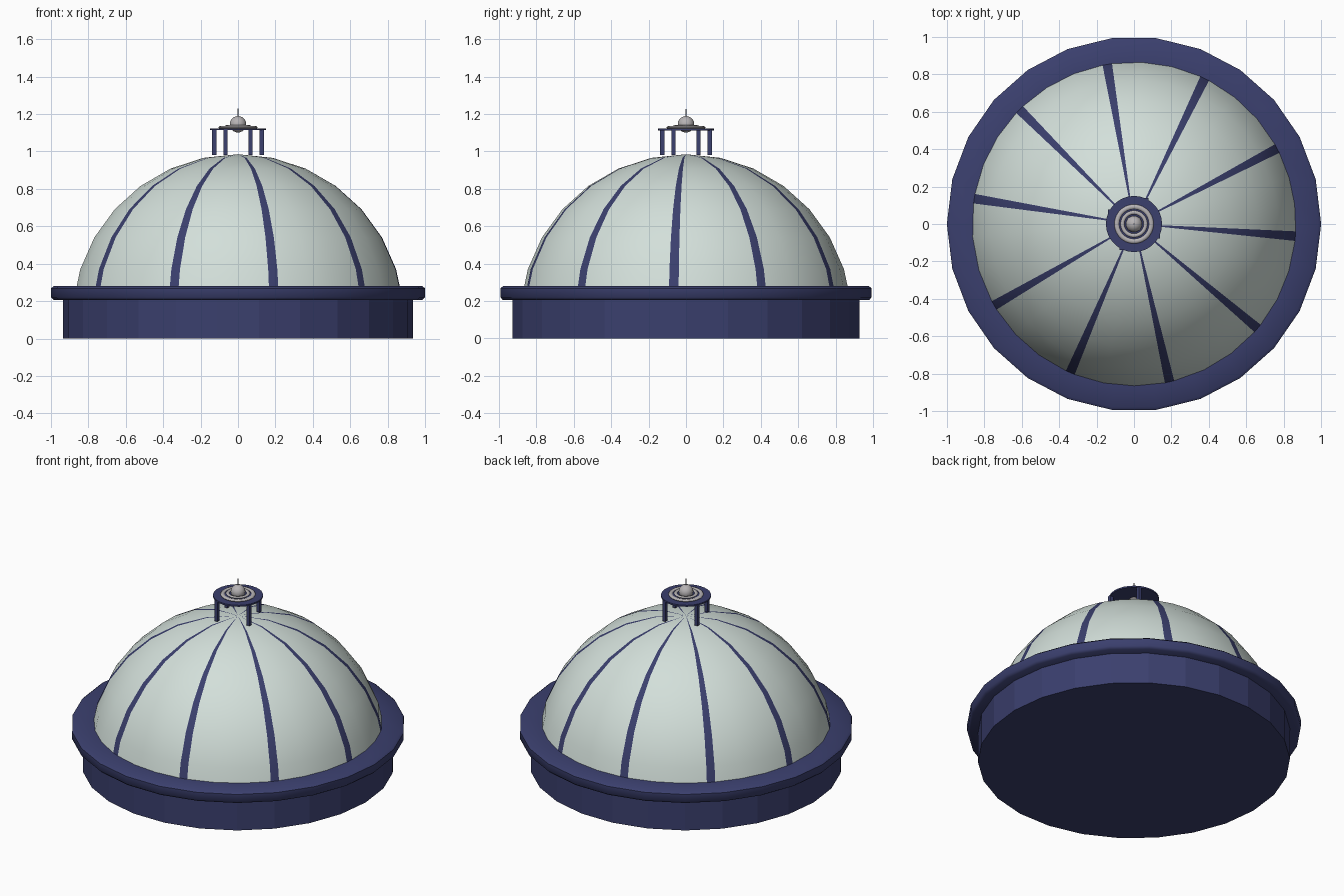
import bpy, math

if "Cube" in bpy.data.objects:
    bpy.data.objects.remove(bpy.data.objects["Cube"])


def material(name, rgb):
    m = bpy.data.materials.new(name)
    m.diffuse_color = (*rgb, 1)
    m.use_nodes = True
    m.node_tree.nodes["Principled BSDF"].inputs["Base Color"].default_value = m.diffuse_color
    return m


NAVY = material("navy blue", (0.043, 0.05, 0.155))
PALE = material("pale green grey", (0.65, 0.74, 0.70))
GREY = material("warm grey", (0.47, 0.45, 0.46))
DARK = material("dark steel", (0.12, 0.12, 0.15))


def even(n, start=0):
    return [start + 360 * i / n for i in range(n)]


def lathe(name, profile, angles, mats, smooth=None, rule=None, loop=False):
    """Revolve (radius, z) points round z; radius 0 makes a pole."""
    verts, rings, faces, idx = [], [], [], []
    n = len(angles)
    for r, z in profile:
        if r == 0:
            rings.append([len(verts)] * n)
            verts.append((0, 0, z))
        else:
            rings.append(list(range(len(verts), len(verts) + n)))
            verts += [(r * math.cos(math.radians(a)), r * math.sin(math.radians(a)), z) for a in angles]
    pairs = list(zip(rings, rings[1:]))
    if loop:
        pairs.append((rings[-1], rings[0]))
    for lo, hi in pairs:
        for i in range(n):
            j = (i + 1) % n
            faces.append(list(dict.fromkeys((lo[i], lo[j], hi[j], hi[i]))))
            idx.append(rule(i) if rule else 0)
    me = bpy.data.meshes.new(name)
    me.from_pydata(verts, [], faces)
    for m in mats:
        me.materials.append(m)
    me.polygons.foreach_set("material_index", idx)
    ob = bpy.data.objects.new(name, me)
    bpy.context.collection.objects.link(ob)
    if smooth:
        bpy.ops.object.select_all(action='DESELECT')
        ob.select_set(True)
        bpy.context.view_layer.objects.active = ob
        bpy.ops.object.shade_smooth_by_angle(angle=math.radians(smooth))
    return ob


# drum and cornice
lathe("drum", [(0, 0), (0.935, 0), (0.935, 0.21), (0, 0.21)], even(26), [NAVY])
lathe("cornice", [(0.84, 0.205), (0.985, 0.205), (1.0, 0.22), (1.0, 0.268), (0.985, 0.28), (0.84, 0.28)],
      even(26), [NAVY], smooth=50, loop=True)

# dome: each painted rib is one narrow column, each panel three wide columns
ribs = [-4.3, 27.8, 64.1, 99.5, 135, 171, 210.2, 246.8, 282.7, 319.8]
half = 1.7
angles = []
for k, a in enumerate(ribs):
    nxt = ribs[k + 1] if k < 9 else ribs[0] + 360
    start, gap = a + half, nxt - a - 2 * half
    angles += [a - half] + [start + gap * t / 3 for t in range(3)]
R, C = 0.889, 0.096
profile = [(R * math.sin(math.radians(t)), C + R * math.cos(math.radians(t))) for t in range(84, 0, -12)]
lathe("dome", profile + [(0, C + R)], angles, [PALE, NAVY], smooth=40,
      rule=lambda i: 1 if i % 4 == 0 else 0)

# lantern posts and roof plate
for k in range(4):
    a = math.radians(62.5 + 90 * k)
    bpy.ops.mesh.primitive_cube_add(size=1, location=(0.143 * math.cos(a), 0.143 * math.sin(a), 1.05))
    post = bpy.context.object
    post.name = f"lantern_post_{k + 1}"
    post.scale = (0.022, 0.022, 0.136)
    post.data.materials.append(NAVY)
lathe("lantern_roof", [(0, 1.113), (0.15, 1.113), (0.15, 1.123), (0, 1.123)], even(28), [NAVY], smooth=40)


# stepped grey rings, ball and spike
def ring(name, major, minor, z, mat):
    pts = [(major + minor * math.cos(math.radians(t)), z + 0.6 * minor * math.sin(math.radians(t)))
           for t in range(0, 360, 45)]
    lathe(name, pts, even(28), [mat], smooth=60, loop=True)


ring("outer_ring", 0.092, 0.013, 1.128, GREY)
lathe("ring_base", [(0, 1.12), (0.082, 1.12), (0.082, 1.130), (0, 1.130)], even(28), [NAVY], smooth=40)
ring("inner_ring", 0.062, 0.01, 1.134, GREY)
ball = [(0.044 * math.sin(math.radians(t)), 1.145 + 0.044 * math.cos(math.radians(t))) for t in range(165, 0, -15)]
lathe("finial_ball", [(0, 1.101)] + ball + [(0, 1.189)], even(20), [GREY], smooth=40)
lathe("finial_spike", [(0, 1.18), (0.004, 1.18), (0.003, 1.228), (0, 1.228)], even(8), [DARK], smooth=50)
